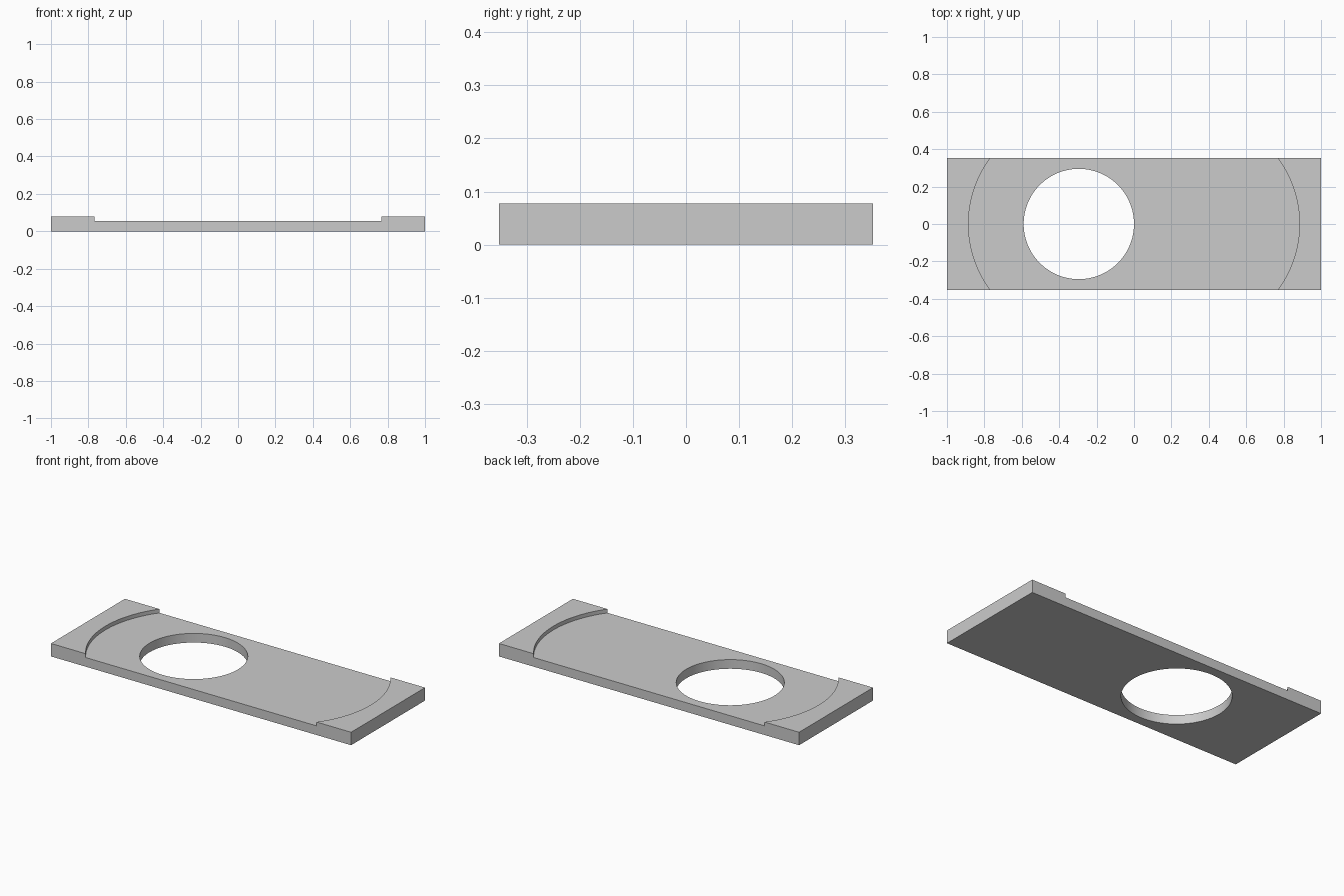
import bpy
import bmesh
from math import cos, sin, pi, radians

LENGTH, WIDTH, HEIGHT = 2.0, 0.704, 0.078
FLOOR = 0.055            # height of the recessed surface
R = 0.295                # hole radius
SEGMENTS = 128

cube = bpy.data.objects.get("Cube")
if cube:
    bpy.data.objects.remove(cube, do_unlink=True)


def arc(cx, radius, start, end, steps):
    """Points of an arc centred on (cx, 0)."""
    angles = [start + (end - start) * i / steps for i in range(steps + 1)]
    return [(cx + radius * cos(a), radius * sin(a)) for a in angles]


def prism(name, outline, z0, z1):
    """Extrude a flat outline from z0 up to z1."""
    bm = bmesh.new()
    face = bm.faces.new([bm.verts.new((x, y, z0)) for x, y in outline])
    top = bmesh.ops.extrude_face_region(bm, geom=[face])["geom"]
    verts = [v for v in top if isinstance(v, bmesh.types.BMVert)]
    bmesh.ops.translate(bm, verts=verts, vec=(0, 0, z1 - z0))
    bmesh.ops.recalc_face_normals(bm, faces=bm.faces)
    mesh = bpy.data.meshes.new(name)
    bm.to_mesh(mesh)
    bm.free()
    obj = bpy.data.objects.new(name, mesh)
    bpy.context.collection.objects.link(obj)
    return obj


# Rectangular slab
hx, hy = LENGTH / 2, WIDTH / 2
plate = prism("plate", [(-hx, -hy), (hx, -hy), (hx, hy), (-hx, hy)], 0, HEIGHT)

# Round-ended recess and off-centre through hole
recess = (arc(R, 2 * R, -pi / 2, pi / 2, SEGMENTS)
          + arc(-R, 2 * R, pi / 2, 3 * pi / 2, SEGMENTS))
hole = arc(-R, R, 0, 2 * pi, SEGMENTS)[:-1]
cutters = [prism("recess_cutter", recess, FLOOR, HEIGHT + 0.1),
           prism("hole_cutter", hole, -0.1, HEIGHT + 0.2)]

bpy.ops.object.select_all(action='DESELECT')
bpy.context.view_layer.objects.active = plate
plate.select_set(True)
for cutter in cutters:
    cutter.hide_render = True
    mod = plate.modifiers.new(cutter.name, 'BOOLEAN')
    mod.operation = 'DIFFERENCE'
    mod.solver = 'EXACT'
    mod.object = cutter
    bpy.ops.object.modifier_apply(modifier=mod.name)
for cutter in cutters:
    bpy.data.objects.remove(cutter, do_unlink=True)

# Plain grey material
grey = bpy.data.materials.new("light grey")
grey.use_nodes = True
color = (0.6, 0.6, 0.6, 1)
grey.diffuse_color = color
grey.node_tree.nodes["Principled BSDF"].inputs["Base Color"].default_value = color
plate.data.materials.clear()
plate.data.materials.append(grey)

bpy.ops.object.shade_smooth_by_angle(angle=radians(30))
